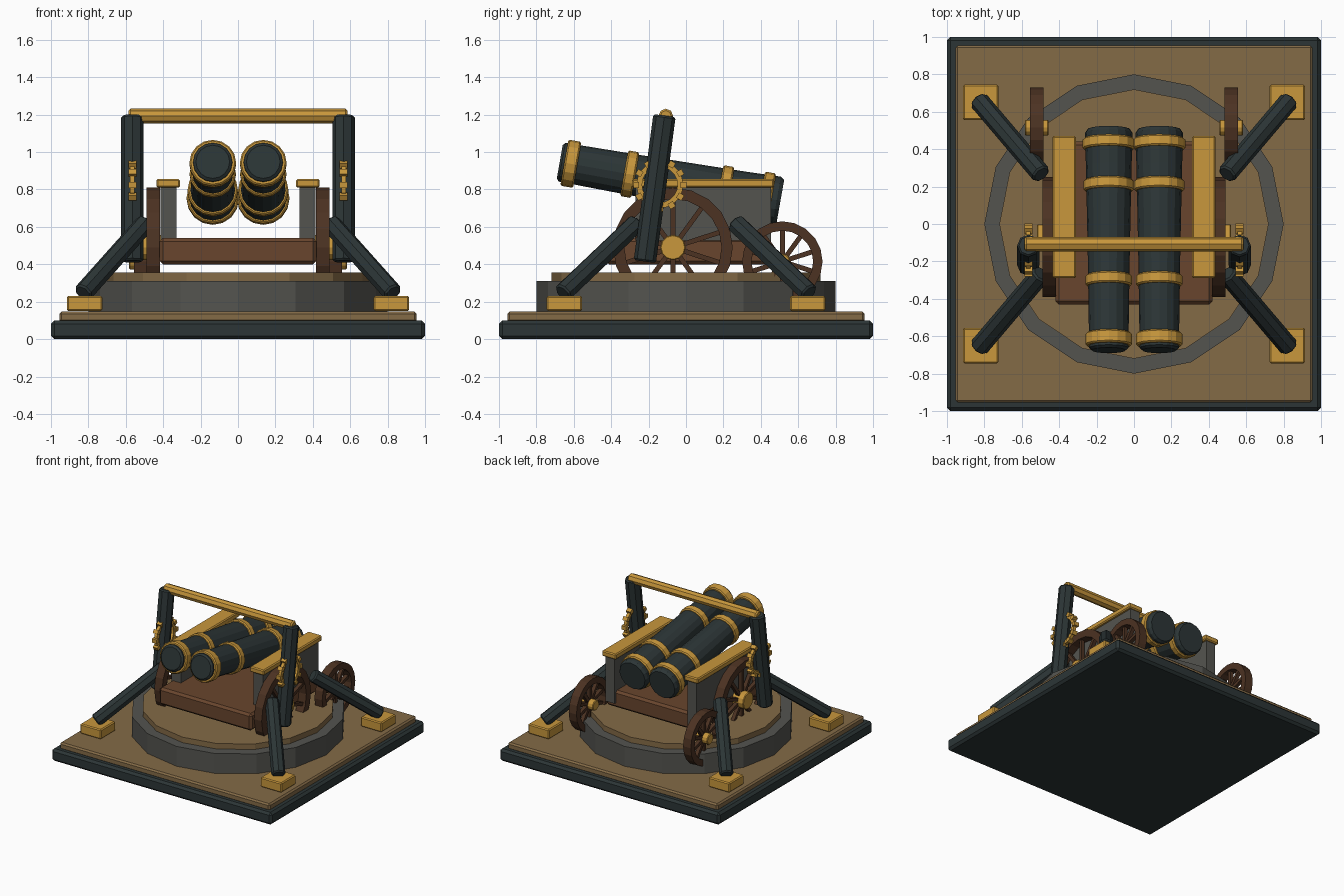
import bpy, bmesh
from math import cos, sin, pi
from mathutils import Vector, Matrix

cube = bpy.data.objects.get("Cube")
if cube:
    bpy.data.objects.remove(cube, do_unlink=True)


def material(name, rgb):
    m = bpy.data.materials.new(name)
    m.use_nodes = True
    m.diffuse_color = (*rgb, 1)
    m.node_tree.nodes["Principled BSDF"].inputs["Base Color"].default_value = (*rgb, 1)
    return m


IRON = material("dark iron", (0.025, 0.036, 0.037))
GOLD = material("brass", (0.58, 0.31, 0.045))
TAN = material("tan planks", (0.23, 0.145, 0.062))
STONE = material("grey stone", (0.088, 0.088, 0.078))
BROWN = material("brown wood", (0.14, 0.06, 0.026))
DARK = material("dark brown wood", (0.072, 0.032, 0.016))


def finish(bm, name, mat):
    bmesh.ops.recalc_face_normals(bm, faces=bm.faces)
    mesh = bpy.data.meshes.new(name)
    bm.to_mesh(mesh)
    bm.free()
    mesh.materials.append(mat)
    ob = bpy.data.objects.new(name, mesh)
    bpy.context.collection.objects.link(ob)
    return ob


def box(name, mat, lo, hi, bevel=0.0):
    """Box between two corners, with optional chamfer."""
    lo, hi = Vector(lo), Vector(hi)
    bm = bmesh.new()
    bmesh.ops.create_cube(bm, size=1, matrix=Matrix.Translation((lo + hi) / 2)
                          @ Matrix.Diagonal((*(hi - lo), 1)))
    if bevel:
        bmesh.ops.bevel(bm, geom=bm.edges[:], offset=bevel, segments=1, affect='EDGES')
    return finish(bm, name, mat)


def lathe(name, mat, start, direction, profile, sides=16, ring=False):
    """Turn (distance, radius) points around an axis; a ring closes on itself."""
    rot = Vector(direction).to_track_quat('Z', 'Y').to_matrix().to_4x4()
    frame = Matrix.Translation(start) @ rot
    bm = bmesh.new()
    loops = [[bm.verts.new(frame @ Vector((r * cos(2 * pi * i / sides),
                                           r * sin(2 * pi * i / sides), d)))
              for i in range(sides)] for d, r in profile]
    pairs = list(zip(loops, loops[1:]))
    if ring:
        pairs.append((loops[-1], loops[0]))
    else:
        bm.faces.new(loops[0])
        bm.faces.new(loops[-1])
    for a, b in pairs:
        for i in range(sides):
            j = (i + 1) % sides
            bm.faces.new((a[i], a[j], b[j], b[i]))
    return finish(bm, name, mat)


def rod(name, mat, a, b, r, sides=8, chamfer=0.01):
    a, b = Vector(a), Vector(b)
    n = (b - a).length
    return lathe(name, mat, a, b - a, [(0, r - chamfer), (chamfer, r),
                                       (n - chamfer, r), (n, r - chamfer)], sides)


def radial_blocks(name, mat, center, count, r0, r1, width, depth):
    """Blocks radiating around the x axis, for spokes and teeth."""
    bm = bmesh.new()
    for i in range(count):
        bmesh.ops.create_cube(bm, size=1, matrix=Matrix.Translation(center)
                              @ Matrix.Rotation(2 * pi * i / count, 4, 'X')
                              @ Matrix.Translation((0, 0, (r0 + r1) / 2))
                              @ Matrix.Diagonal((depth, width, r1 - r0, 1)))
    return finish(bm, name, mat)


def rim(name, mat, center, outer, inner, width):
    h = width / 2
    return lathe(name, mat, center, (1, 0, 0),
                 [(-h, inner), (-h, outer), (h, outer), (h, inner)], 20, ring=True)


def wheel(name, center, outer, inner, hub, hub_half):
    c = Vector(center)
    rim(name + "_rim", DARK, c, outer, inner, 0.07)
    radial_blocks(name + "_spokes", DARK, c, 10, 0, inner + 0.01, 0.026, 0.03)
    out = Vector((hub_half, 0, 0))
    rod(name + "_hub", GOLD, c - out, c + out, hub, 12, 0.005)


# Platform and round turntable
box("base_plinth", IRON, (-1, -1, 0), (1, 1, 0.1), 0.018)
box("base_deck", TAN, (-0.955, -0.955, 0.09), (0.955, 0.955, 0.147), 0.012)
lathe("stone_ring", STONE, (0, 0, 0.14), (0, 0, 1), [(0, 0.8), (0.17, 0.8)])
lathe("turntable", TAN, (0, 0, 0.3), (0, 0, 1), [(0, 0.72), (0.055, 0.72)])

# Carriage
box("carriage_bed", BROWN, (-0.42, -0.43, 0.4), (0.42, 0.44, 0.54), 0.018)

# Twin barrels, measured along the axis from the muzzle
muzzle = Vector((0, -0.675, 0.948))
breech = Vector((0, 0.505, 0.739))
axis = (breech - muzzle).normalized()
length = (breech - muzzle).length
bands = [(0.06, 0.125, 0.07), (0.38, 0.124, 0.06), (0.895, 0.135, 0.06), (1.12, 0.14, 0.06)]

for side, s in (("left", 1), ("right", -1)):
    x = Vector((s, 0, 0))
    offset = x * 0.135
    lathe(side + "_barrel", IRON, muzzle + offset, axis,
          [(0, 0.09), (0.012, 0.105), (0.5, 0.112), (1.0, 0.122),
           (length - 0.02, 0.128), (length, 0.115)])
    for i, (d, r, w) in enumerate(bands):
        h = w / 2
        lathe(f"{side}_barrel_band_{i + 1}", GOLD, muzzle + offset + axis * d, axis,
              [(-h, 0.1), (-h, r - 0.008), (0.008 - h, r),
               (h - 0.008, r), (h, r - 0.008), (h, 0.1)], ring=True)

    # Cheek plates with brass caps
    xs = sorted((s * 0.33, s * 0.415))
    box(side + "_cheek", STONE, (xs[0], -0.27, 0.44), (xs[1], 0.455, 0.82))
    xs = sorted((s * 0.31, s * 0.437))
    box(side + "_cheek_cap", GOLD, (xs[0], -0.29, 0.81), (xs[1], 0.47, 0.855), 0.008)

    # Wheels
    wheel(side + "_front_wheel", (s * 0.453, -0.07, 0.49), 0.32, 0.26, 0.068, 0.065)
    wheel(side + "_rear_wheel", (s * 0.52, 0.515, 0.415), 0.215, 0.165, 0.042, 0.063)

    # Leaning post with its toothed ring
    rod(side + "_post", IRON, (s * 0.565, -0.22, 0.415), (s * 0.565, -0.115, 1.195), 0.06)
    gear = (s * 0.565, -0.14, 0.825)
    rim(side + "_gear_ring", GOLD, gear, 0.125, 0.095, 0.025)
    radial_blocks(side + "_gear_teeth", GOLD, gear, 12, 0.11, 0.142, 0.032, 0.042)

    # Diagonal braces on brass feet
    for end, t in (("front", -1), ("rear", 1)):
        rod(f"{side}_{end}_brace", IRON, (s * 0.83, t * 0.66, 0.245),
            (s * 0.495, t * 0.265, 0.62), 0.053)
        foot = Vector((s * 0.82, t * 0.65, 0.19))
        half = Vector((0.095, 0.095, 0.04))
        box(f"{side}_{end}_foot", GOLD, foot - half, foot + half, 0.008)

# Overhead crossbar
rod("crossbar", GOLD, (-0.585, -0.108, 1.193), (0.585, -0.108, 1.193), 0.039)
